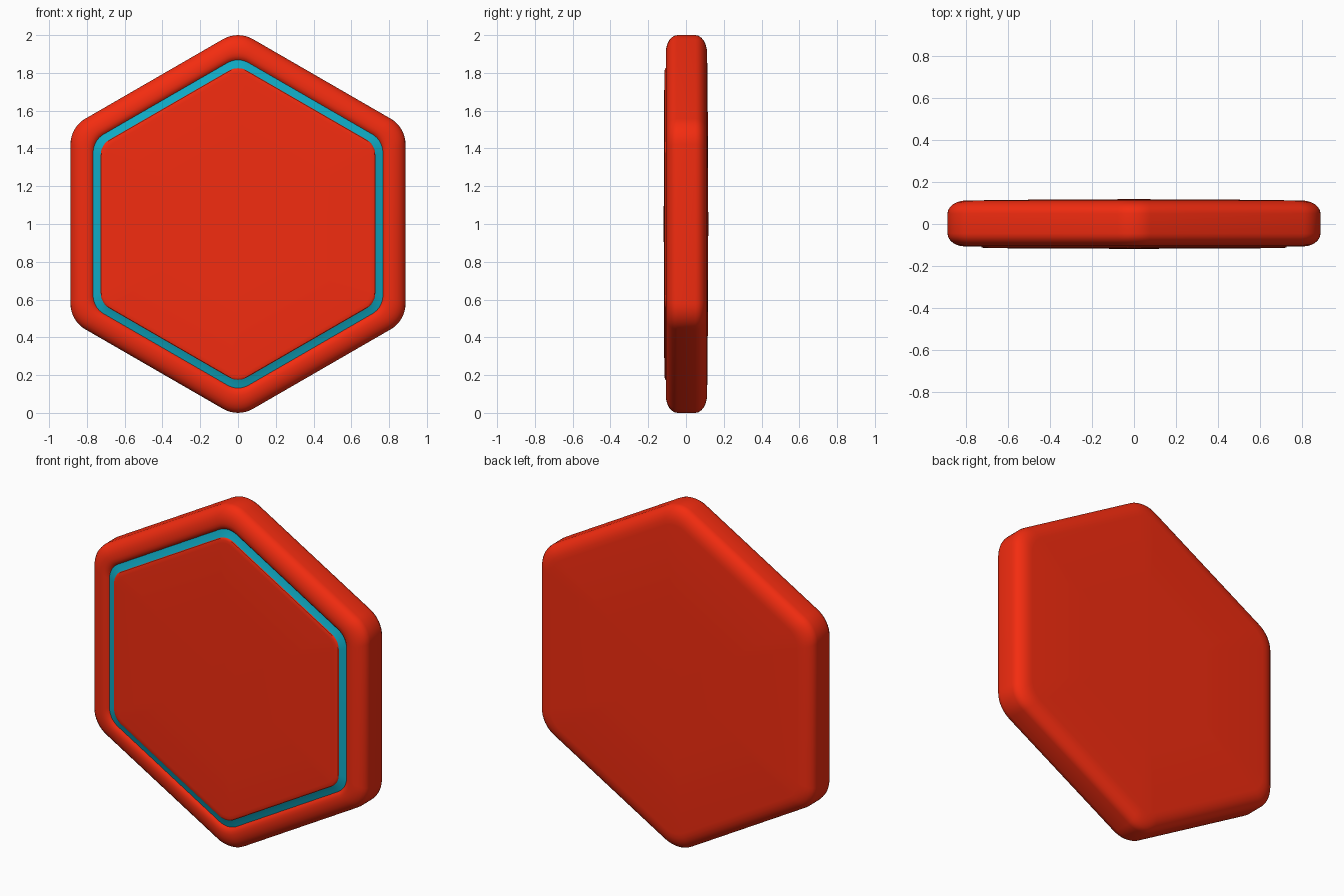
import bpy, bmesh, math

if "Cube" in bpy.data.objects:
    bpy.data.objects.remove(bpy.data.objects["Cube"])

ARC = 8  # segments per rounded corner


def hex_ring(a):
    """Rounded pointy-top hexagon (x, z) with apothem a, counter-clockwise from the front."""
    r = 0.095 + 0.39 * (a - 0.727)
    r = max(0.02, min(r, 0.9 * a))
    d = (a - r) / math.cos(math.pi / 6)
    pts = []
    for k in range(6):
        c = math.radians(30 + 60 * k)
        for i in range(ARC + 1):
            t = c + math.radians(-30 + 60 * i / ARC)
            pts.append((d * math.cos(c) + r * math.cos(t),
                        1 + d * math.sin(c) + r * math.sin(t)))
    return pts


def loft(name, profile, mat):
    """Loft hexagonal rings (apothem, y); apothem 0 closes to a centre point."""
    bm = bmesh.new()
    rings = []
    for a, y in profile:
        pts = hex_ring(a) if a else [(0, 1)]
        rings.append([bm.verts.new((x, y, z)) for x, z in pts])
    for A, B in zip(rings, rings[1:]):
        n = max(len(A), len(B))
        for i in range(n):
            j = (i + 1) % n
            if len(A) == 1:
                bm.faces.new((A[0], B[j], B[i]))
            elif len(B) == 1:
                bm.faces.new((A[i], A[j], B[0]))
            else:
                bm.faces.new((A[i], A[j], B[j], B[i]))
    me = bpy.data.meshes.new(name)
    bm.to_mesh(me)
    bm.free()
    me.materials.append(mat)
    ob = bpy.data.objects.new(name, me)
    bpy.context.collection.objects.link(ob)
    bpy.ops.object.select_all(action='DESELECT')
    ob.select_set(True)
    bpy.context.view_layer.objects.active = ob
    bpy.ops.object.shade_smooth_by_angle(angle=math.radians(35))
    return ob


def material(name, rgb):
    m = bpy.data.materials.new(name)
    m.diffuse_color = (*rgb, 1)
    m.use_nodes = True
    m.node_tree.nodes["Principled BSDF"].inputs["Base Color"].default_value = m.diffuse_color
    return m


def bevel(a0, y0, da, dy, n=6):
    """Quarter-round from the side wall (a0, y0) to the face (a0 - da, y0 + dy)."""
    return [(a0 - da * (1 - math.cos(t)), y0 + dy * math.sin(t))
            for t in (i * math.pi / 2 / n for i in range(n + 1))]


red = material("red", (0.9, 0.025, 0.005))
cyan = material("cyan", (0.005, 0.4, 0.55))

# Body: slightly domed back, rounded edge, front rim rolling into the groove
back = bevel(0.887, 0.05, 0.09, 0.062)[::-1]
front = bevel(0.887, -0.045, 0.085, -0.062)
loft("body", [(0, 0.118), (0.4, 0.1165)] + back + front
     + [(0.787, -0.105), (0.775, -0.1), (0.767, -0.092)], red)

# Cyan inlay strip, sloping up towards the panel
loft("inlay_strip", [(0.767, -0.092), (0.745, -0.099), (0.727, -0.107)], cyan)

# Raised front panel with softened edge and shallow dome
loft("front_panel", [(0.727, -0.107), (0.724, -0.111), (0.716, -0.1135),
                     (0.7, -0.1145), (0.4, -0.117), (0, -0.118)], red)
